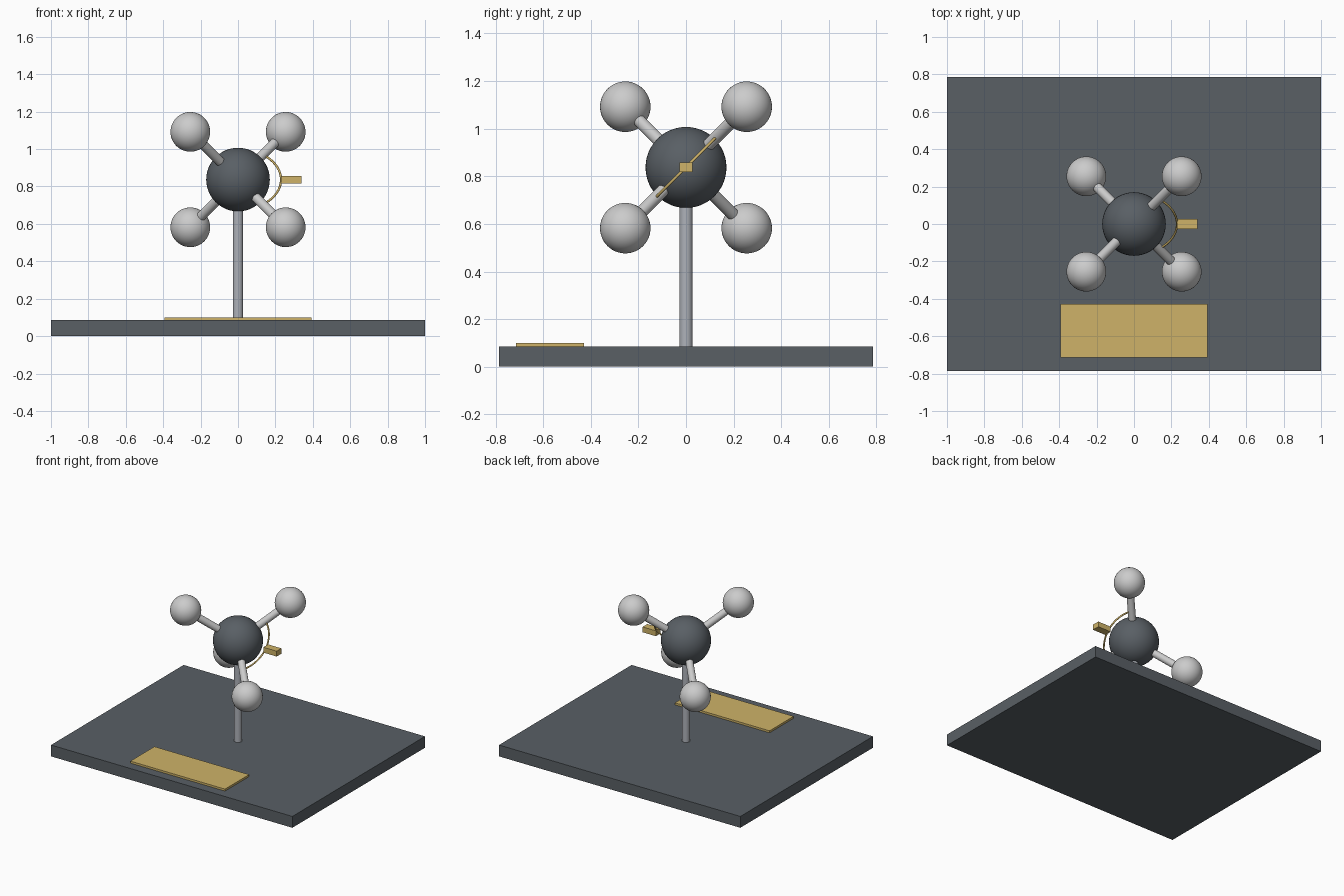
import bpy
import math
from mathutils import Vector

if "Cube" in bpy.data.objects:
    bpy.data.objects.remove(bpy.data.objects["Cube"])

CENTRE = Vector((0, 0, 0.837))
ARM = 0.255          # per-axis offset of the outer balls


def material(name, rgb):
    m = bpy.data.materials.new(name)
    m.diffuse_color = (*rgb, 1)
    m.use_nodes = True
    m.node_tree.nodes["Principled BSDF"].inputs["Base Color"].default_value = m.diffuse_color
    return m


DARK = material("charcoal", (0.10, 0.115, 0.13))
PALE = material("off_white", (0.85, 0.85, 0.86))
STEEL = material("steel", (0.42, 0.44, 0.48))
GOLD = material("gold", (0.62, 0.45, 0.14))


def finish(name, mat, smooth=True):
    ob = bpy.context.object
    ob.name = name
    ob.data.materials.append(mat)
    if smooth:
        bpy.ops.object.shade_smooth_by_angle(angle=math.radians(40))
    return ob


def box(name, lo, hi, mat):
    lo, hi = Vector(lo), Vector(hi)
    bpy.ops.mesh.primitive_cube_add(size=1, location=(lo + hi) / 2)
    bpy.context.object.scale = hi - lo
    bpy.ops.object.transform_apply(location=False, rotation=False, scale=True)
    return finish(name, mat, smooth=False)


def ball(name, centre, radius, mat):
    bpy.ops.mesh.primitive_uv_sphere_add(segments=48, ring_count=24, radius=radius, location=centre)
    return finish(name, mat)


def rod(name, a, b, radius, mat):
    a, b = Vector(a), Vector(b)
    bpy.ops.mesh.primitive_cylinder_add(vertices=32, radius=radius, depth=(b - a).length,
                                        location=(a + b) / 2)
    bpy.context.object.rotation_euler = (b - a).to_track_quat('Z', 'Y').to_euler()
    return finish(name, mat)


# Base plate, plaque and upright
box("base_plate", (-1, -0.785, 0), (1, 0.785, 0.085), DARK)
box("plaque", (-0.392, -0.714, 0.085), (0.392, -0.429, 0.1), GOLD)
rod("stand_post", (0, 0, 0.085), CENTRE, 0.028, STEEL)

# Tetrahedral ball-and-stick model
ball("centre_ball", CENTRE, 0.17, DARK)
for i, s in enumerate([(1, 1, 1), (1, -1, -1), (-1, -1, 1), (-1, 1, -1)], 1):
    tip = CENTRE + Vector(s) * ARM
    rod(f"bond_{i}", CENTRE, tip, 0.026, PALE)
    ball(f"outer_ball_{i}", tip, 0.106, PALE)

# Angle arc between the two right-hand bonds
half = math.acos(1 / math.sqrt(3))
curve = bpy.data.curves.new("angle_arc", 'CURVE')
curve.dimensions = '3D'
curve.bevel_depth = 0.006
curve.bevel_resolution = 2
curve.use_fill_caps = True
spline = curve.splines.new('POLY')
N = 33
spline.points.add(N - 1)
across = Vector((0, 1, 1)).normalized()
for k, p in enumerate(spline.points):
    t = half * (2 * k / (N - 1) - 1)
    p.co = (*(CENTRE + 0.23 * (math.cos(t) * Vector((1, 0, 0)) + math.sin(t) * across)), 1)
curve.materials.append(GOLD)
arc = bpy.data.objects.new("angle_arc", curve)
bpy.context.collection.objects.link(arc)

# Small tag at the middle of the arc
box("angle_tag", (0.23, -0.028, CENTRE.z - 0.02), (0.34, 0.028, CENTRE.z + 0.02), GOLD)
